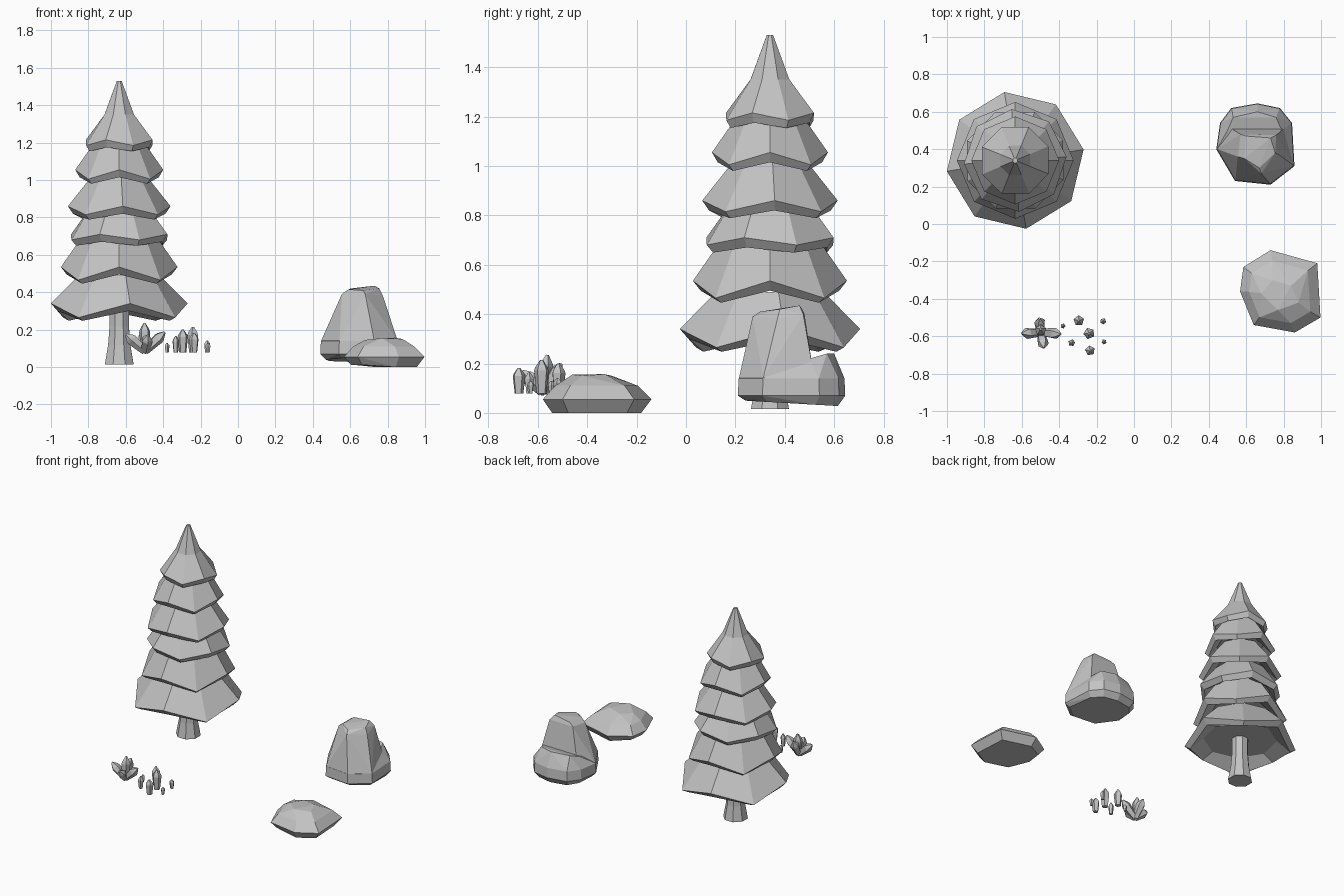
import bpy, bmesh
from math import sin, cos, radians
from mathutils import Vector

if "Cube" in bpy.data.objects:
    bpy.data.objects.remove(bpy.data.objects["Cube"])

GREY = (0.55, 0.55, 0.55, 1)
mat = bpy.data.materials.new("plain grey")
mat.use_nodes = True
mat.diffuse_color = GREY
mat.node_tree.nodes["Principled BSDF"].inputs["Base Color"].default_value = GREY


def finish(name, bm):
    bmesh.ops.recalc_face_normals(bm, faces=bm.faces[:])
    mesh = bpy.data.meshes.new(name)
    bm.to_mesh(mesh)
    bm.free()
    mesh.materials.append(mat)
    obj = bpy.data.objects.new(name, mesh)
    bpy.context.collection.objects.link(obj)
    return obj


def loft(name, rings):
    """Closed solid through a list of point rings of equal length."""
    bm = bmesh.new()
    rows = [[bm.verts.new(p) for p in ring] for ring in rings]
    n = len(rows[0])
    for low, high in zip(rows, rows[1:]):
        for i in range(n):
            j = (i + 1) % n
            bm.faces.new((low[i], low[j], high[j], high[i]))
    bm.faces.new(rows[0][::-1])
    bm.faces.new(rows[-1])
    return finish(name, bm)


def ring(centre, r, z, n=8, turn=0.0, wave=0.0):
    """Ring of points; wave drops every second point."""
    pts = []
    for i in range(n):
        a = radians(turn + 360 * i / n)
        pts.append((centre[0] + r * cos(a), centre[1] + r * sin(a), z - wave * (i % 2)))
    return pts


def hull(name, points):
    bm = bmesh.new()
    for p in points:
        bm.verts.new(p)
    res = bmesh.ops.convex_hull(bm, input=bm.verts[:])
    inner = [v for v in res["geom_interior"] if isinstance(v, bmesh.types.BMVert)]
    bmesh.ops.delete(bm, geom=inner, context="VERTS")
    bmesh.ops.dissolve_limit(bm, angle_limit=radians(4), verts=bm.verts[:], edges=bm.edges[:])
    return finish(name, bm)


# Tree: flared trunk and six zigzag skirts of branches
TREE = (-0.635, 0.34)
loft("trunk", [ring(TREE, r, z, 8, 22) for r, z in
               ((0.083, 0.015), (0.064, 0.12), (0.056, 0.22), (0.056, 0.36))])

# rim radius, rim height, drop of low corners, turn, upper rings
tiers = [
    (0.37, 0.34, 0.075, 9, [(0.22, 0.49)]),
    (0.312, 0.535, 0.07, 0, [(0.19, 0.71)]),
    (0.278, 0.71, 0.03, -22, [(0.17, 0.85)]),
    (0.275, 0.86, 0.045, 4, [(0.14, 1.03)]),
    (0.235, 1.055, 0.05, 0, [(0.12, 1.22)]),
    (0.192, 1.215, 0.03, -22, [(0.085, 1.35), (0.014, 1.53)]),
]
for k, (r, z, wave, turn, upper) in enumerate(tiers):
    rings = [
        ring(TREE, r * 0.66, z - 0.01, turn=turn),
        ring(TREE, r * 0.9, z - 0.04, turn=turn, wave=wave * 0.7),
        ring(TREE, r, z, turn=turn, wave=wave),
    ]
    rings += [ring(TREE, ur, uz, turn=turn) for ur, uz in upper]
    loft(f"branch_tier_{k + 1}", rings)


# Tall rock: wide foot with a ledge at the back, and a tapering tower
foot = [(0.44, 0.40), (0.46, 0.54), (0.52, 0.62), (0.66, 0.645), (0.78, 0.62),
        (0.845, 0.54), (0.858, 0.31), (0.73, 0.21), (0.54, 0.23)]
mid = Vector((0.65, 0.43))


def toward(p, f):
    return mid + (Vector(p) - mid) * f


low_points = [(*toward(p, 0.86), 0.05 - 0.05 * (p[1] - 0.2)) for p in foot]
low_points += [(*p, 0.07) for p in foot]
low_points += [(*toward(p, 0.985), 0.14) for p in foot]
ledge = [(0.50, 0.50, 0.21), (0.53, 0.57, 0.235), (0.66, 0.60, 0.24),
         (0.76, 0.57, 0.24), (0.79, 0.50, 0.22)]
hull("tall_rock_foot", low_points + ledge)

crown = [(0.60, 0.47, 0.42), (0.73, 0.46, 0.435), (0.755, 0.38, 0.42),
         (0.67, 0.30, 0.41), (0.59, 0.35, 0.415)]
shoulder = [(0.555, 0.36, 0.39), (0.57, 0.48, 0.40), (0.76, 0.475, 0.40),
            (0.775, 0.37, 0.38), (0.68, 0.27, 0.39)]
skirt = [(*toward(p, 0.98), 0.14) for p in foot if p[1] < 0.5]
back = [(0.52, 0.51, 0.2), (0.80, 0.51, 0.2)]
hull("tall_rock_tower", crown + shoulder + skirt + back)

# Flat rock
rim = [(0.567, -0.36), (0.585, -0.23), (0.73, -0.14), (0.98, -0.21),
       (0.997, -0.50), (0.86, -0.58), (0.64, -0.54)]
mid = Vector((0.77, -0.37))
flat = [(*p, 0.055) for p in rim]
flat += [(*toward(p, 0.82), 0.012 - 0.012 * (p[0] > 0.7)) for p in rim]
flat += [(*toward(p, 0.76), 0.11) for p in rim]
flat += [(0.68, -0.37, 0.145), (0.74, -0.30, 0.15), (0.84, -0.33, 0.157),
         (0.88, -0.42, 0.15), (0.77, -0.46, 0.155)]
hull("flat_rock", flat)


# Crystals: five-sided shafts that widen, then close to a blunt point
def crystal(name, base, tip, r, turn=0):
    base, tip = Vector(base), Vector(tip)
    axis = tip - base
    spin = Vector((0, 0, 1)).rotation_difference(axis)
    size = axis.length
    rings = []
    for f, t in ((0.68, 0), (1, 0.68), (0.85, 0.78), (0.2, 1)):
        rings.append([base + spin @ Vector(p)
                      for p in ring((0, 0), r * f, t * size, 5, turn)])
    loft(name, rings)


heart = (-0.497, -0.58, 0.085)
tips = [(-0.500, -0.562, 0.235), (-0.600, -0.585, 0.175), (-0.392, -0.588, 0.187),
        (-0.505, -0.505, 0.200), (-0.482, -0.662, 0.170)]
for k, tip in enumerate(tips):
    crystal(f"cluster_crystal_{k + 1}", heart, tip, 0.031, 18 + 30 * k)

# x, y, radius, top
shards = [(-0.38, -0.545, 0.014, 0.13), (-0.295, -0.517, 0.029, 0.20),
          (-0.24, -0.585, 0.031, 0.215), (-0.165, -0.52, 0.017, 0.142),
          (-0.333, -0.635, 0.019, 0.165), (-0.235, -0.677, 0.027, 0.182),
          (-0.16, -0.63, 0.014, 0.13)]
for k, (x, y, r, top) in enumerate(shards):
    crystal(f"standing_crystal_{k + 1}", (x, y, 0.078), (x, y, top), r, 20 * k)
